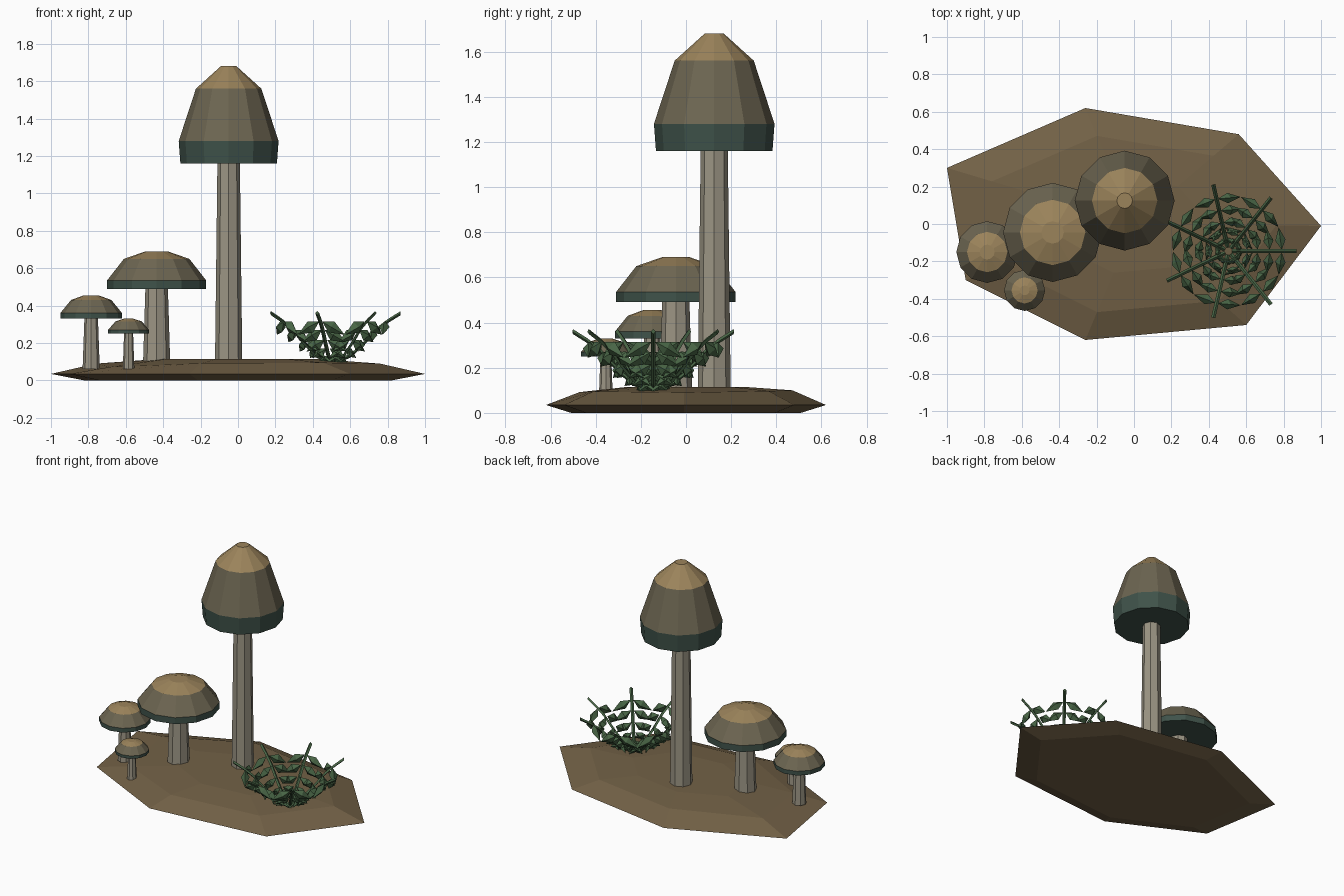
import bpy, bmesh, math
from mathutils import Vector

if "Cube" in bpy.data.objects:
    bpy.data.objects.remove(bpy.data.objects["Cube"])


def material(name, rgb):
    m = bpy.data.materials.new(name)
    m.diffuse_color = (*rgb, 1)
    m.use_nodes = True
    m.node_tree.nodes["Principled BSDF"].inputs["Base Color"].default_value = m.diffuse_color
    return m


SOIL = material("soil", (0.17, 0.12, 0.062))
STEM = material("stem", (0.33, 0.30, 0.23))
TIP = material("cap_tip", (0.33, 0.23, 0.105))
CAP = material("cap_side", (0.15, 0.13, 0.082))
RIM = material("cap_rim", (0.05, 0.085, 0.068))
LEAF = material("leaf", (0.065, 0.13, 0.06))


def finish(name, bm, mats):
    bmesh.ops.recalc_face_normals(bm, faces=bm.faces[:])
    me = bpy.data.meshes.new(name)
    bm.to_mesh(me)
    bm.free()
    for m in mats:
        me.materials.append(m)
    ob = bpy.data.objects.new(name, me)
    bpy.context.collection.objects.link(ob)
    return ob


def loft(bm, rings, slots=None):
    """Skin closed rings of points; slots gives a material index per band."""
    loops = [[bm.verts.new(p) for p in ring] for ring in rings]
    n = len(loops[0])
    for k, (a, b) in enumerate(zip(loops, loops[1:])):
        for i in range(n):
            j = (i + 1) % n
            f = bm.faces.new((a[i], a[j], b[j], b[i]))
            f.material_index = slots[k] if slots else 0
    for loop, s in ((loops[0], 0), (loops[-1], -1)):
        f = bm.faces.new(loop)
        f.material_index = slots[s] if slots else 0


def circle(x, y, z, r, n):
    return [(x + r * math.cos(math.tau * i / n),
             y + r * math.sin(math.tau * i / n), z) for i in range(n)]


# Soil mound: irregular outline with a bevelled underside and domed top
outline = [(-1, .30), (-.90, -.30), (-.26, -.62), (.60, -.54),
           (1, -.01), (.56, .48), (-.26, .62)]
edge_z = [.09, .072, .092, .095, .09, .097, .10]
bm = bmesh.new()
rings = [[(x * s, y * s, z) for x, y in outline]
         for s, z in ((.82, 0), (1, .035))]
rings.append([(x * .76, y * .76, z) for (x, y), z in zip(outline, edge_z)])
rings.append([(x * .42, y * .42, .115) for x, y in outline])
loft(bm, rings)
finish("soil_mound", bm, [SOIL])


# Mushrooms: tapered stem plus a banded 12-sided cap
def mushroom(name, x, y, base, r0, r1, profile):
    bm = bmesh.new()
    top = profile[0][1]
    loft(bm, [circle(x, y, base, r0, 8), circle(x, y, top + .01, r1, 8)])
    finish(name + "_stem", bm, [STEM])
    bm = bmesh.new()
    loft(bm, [circle(x, y, z, r, 12) for r, z in profile], [0, 1, 2])
    finish(name + "_cap", bm, [RIM, CAP, TIP])


mushroom("tall_mushroom", -.05, .125, .09, .073, .06,
         [(.258, 1.16), (.267, 1.28), (.175, 1.56), (.042, 1.68)])
mushroom("wide_mushroom", -.435, -.045, .08, .073, .06,
         [(.265, .49), (.265, .535), (.175, .65), (.06, .69)])
mushroom("small_mushroom", -.785, -.15, .06, .046, .036,
         [(.165, .33), (.165, .36), (.108, .43), (.04, .455)])
mushroom("tiny_mushroom", -.585, -.355, .06, .031, .024,
         [(.11, .25), (.11, .27), (.07, .316), (.026, .33)])


# Bush: seven arching fronds with paired drooping leaves
centre = Vector((.505, -.145, 0))
up = Vector((0, 0, 1))


def leaf(bm, base, d, length, width):
    d = d.normalized()
    side = d.cross(up).normalized()
    nor = side.cross(d)
    tip = bm.verts.new(base + d * length)
    root = bm.verts.new(base)
    mid = base + d * length * .42
    ring = [bm.verts.new(mid + v) for v in (side * width * .5, nor * width * .6,
                                            -side * width * .5, -nor * width * .6)]
    for i in range(4):
        bm.faces.new((root, ring[i], ring[i - 1]))
        bm.faces.new((tip, ring[i - 1], ring[i]))


spine = [(.02, .10), (.10, .135), (.17, .20), (.24, .275), (.30, .32), (.365, .36)]
leaves = [(.05, .13, .07, .03), (.10, .17, .10, .04), (.155, .215, .12, .05),
          (.22, .27, .13, .055), (.285, .315, .14, .055)]
fronds, foliage = bmesh.new(), bmesh.new()
for k in range(7):
    a = math.tau * k / 7
    out = Vector((math.cos(a), math.sin(a), 0))
    tan = Vector((-math.sin(a), math.cos(a), 0))
    loft(fronds, [[centre + out * r + up * z + v * .011
                   for v in (tan, up, -tan, -up)] for r, z in spine])
    for r, z, length, width in leaves:
        for s in (-1, 1):
            leaf(foliage, centre + out * r + up * z + tan * s * .008,
                 tan * s * .85 - out * .12 - up * .5, length, width)
finish("bush_fronds", fronds, [LEAF])
finish("bush_leaves", foliage, [LEAF])
